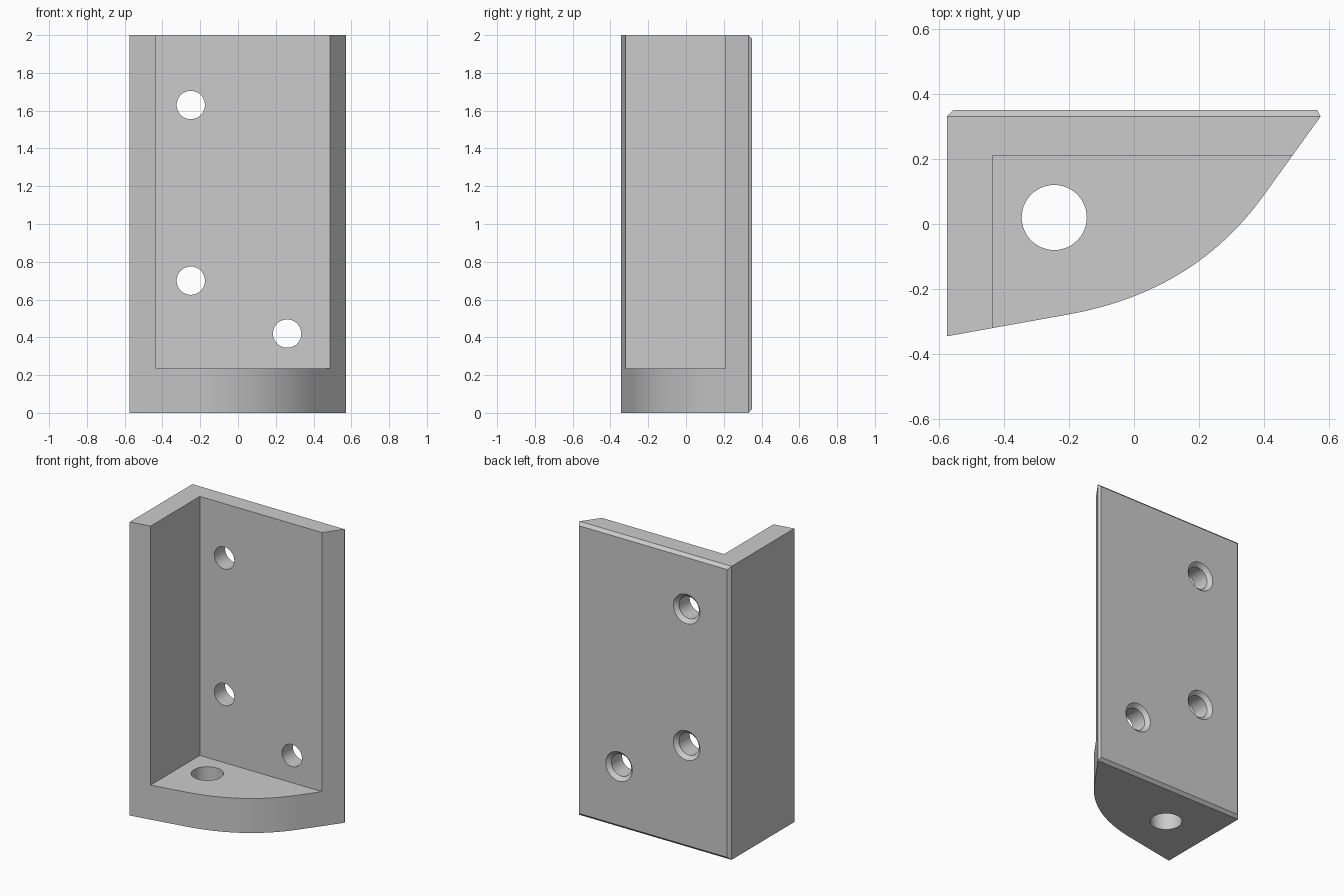
import bpy
import bmesh
from math import pi
from mathutils import Vector, Matrix

cube = bpy.data.objects.get("Cube")
if cube:
    bpy.data.objects.remove(cube, do_unlink=True)

HEIGHT, FLOOR, WALL, BEVEL = 2.0, 0.235, 0.14, 0.02
LEFT, BACK = -0.575, 0.35

grey = bpy.data.materials.new("light grey")
grey.use_nodes = True
grey.diffuse_color = (0.6, 0.6, 0.6, 1)
grey.node_tree.nodes["Principled BSDF"].inputs["Base Color"].default_value = (0.6, 0.6, 0.6, 1)


def add_object(name, bm):
    bmesh.ops.recalc_face_normals(bm, faces=bm.faces)
    mesh = bpy.data.meshes.new(name)
    bm.to_mesh(mesh)
    bm.free()
    mesh.materials.append(grey)
    obj = bpy.data.objects.new(name, mesh)
    bpy.context.collection.objects.link(obj)
    return obj


def cut(target, name, bm):
    cutter = add_object(name, bm)
    cutter.hide_render = True
    mod = target.modifiers.new(name, "BOOLEAN")
    mod.operation, mod.solver, mod.object = "DIFFERENCE", "EXACT", cutter
    bpy.context.view_layer.objects.active = target
    bpy.ops.object.modifier_apply(modifier=mod.name)
    bpy.data.objects.remove(cutter, do_unlink=True)


def cone(r1, r2, depth, matrix):
    bm = bmesh.new()
    bmesh.ops.create_cone(bm, cap_ends=True, segments=48, radius1=r1, radius2=r2,
                          depth=depth, matrix=matrix)
    return bm


# Outline: straight ends joined by a rounded front corner
start, corner, end = Vector((-0.2, -0.2775)), Vector((0.188, -0.208)), Vector((0.4, 0.09))
outline = [Vector((LEFT, -0.345))]
for i in range(25):
    t = i / 24
    outline.append(start * (1 - t) ** 2 + corner * 2 * t * (1 - t) + end * t * t)
outline += [Vector((0.573, BACK - BEVEL)), Vector((LEFT, BACK - BEVEL))]

# Solid block with a bevelled back plate
bm = bmesh.new()
base = bm.faces.new([bm.verts.new((p.x, p.y, 0)) for p in outline])
top = bmesh.ops.extrude_face_region(bm, geom=[base])["geom"]
bmesh.ops.translate(bm, vec=(0, 0, HEIGHT), verts=[v for v in top if isinstance(v, bmesh.types.BMVert)])
back = next(f for f in bm.faces if all(abs(v.co.y - BACK + BEVEL) < 1e-4 for v in f.verts))
for v in bmesh.ops.extrude_discrete_faces(bm, faces=[back])["faces"][0].verts:
    v.co.y = BACK
    v.co.x += BEVEL if v.co.x < 0 else -BEVEL / 2
    v.co.z += BEVEL if v.co.z < 1 else -BEVEL
bracket = add_object("corner_bracket", bm)

# Open pocket between the two walls and the floor
low = Vector((LEFT + WALL, -1, FLOOR))
high = Vector((1, BACK - WALL, HEIGHT + 1))
bm = bmesh.new()
bmesh.ops.create_cube(bm, size=1, matrix=Matrix.Translation((low + high) / 2)
                      @ Matrix.Diagonal((*(high - low), 1)))
cut(bracket, "pocket_cutter", bm)

# Screw holes through the back wall, each with a countersink
for x, z in ((-0.25, 1.63), (-0.25, 0.7), (0.26, 0.42)):
    turn = Matrix.Rotation(-pi / 2, 4, "X")
    cut(bracket, "screw_hole_cutter",
        cone(0.075, 0.075, 0.4, Matrix.Translation((x, BACK - 0.08, z)) @ turn))
    cut(bracket, "countersink_cutter",
        cone(0.075, 0.125, 0.05, Matrix.Translation((x, BACK, z)) @ turn))

# Large hole through the floor
cut(bracket, "floor_hole_cutter", cone(0.1, 0.1, 0.6, Matrix.Translation((-0.245, 0.02, 0.1))))

# Smooth curved walls, crisp edges
bpy.ops.object.select_all(action="DESELECT")
bracket.select_set(True)
bpy.context.view_layer.objects.active = bracket
bpy.ops.object.shade_smooth_by_angle(angle=pi / 7)
